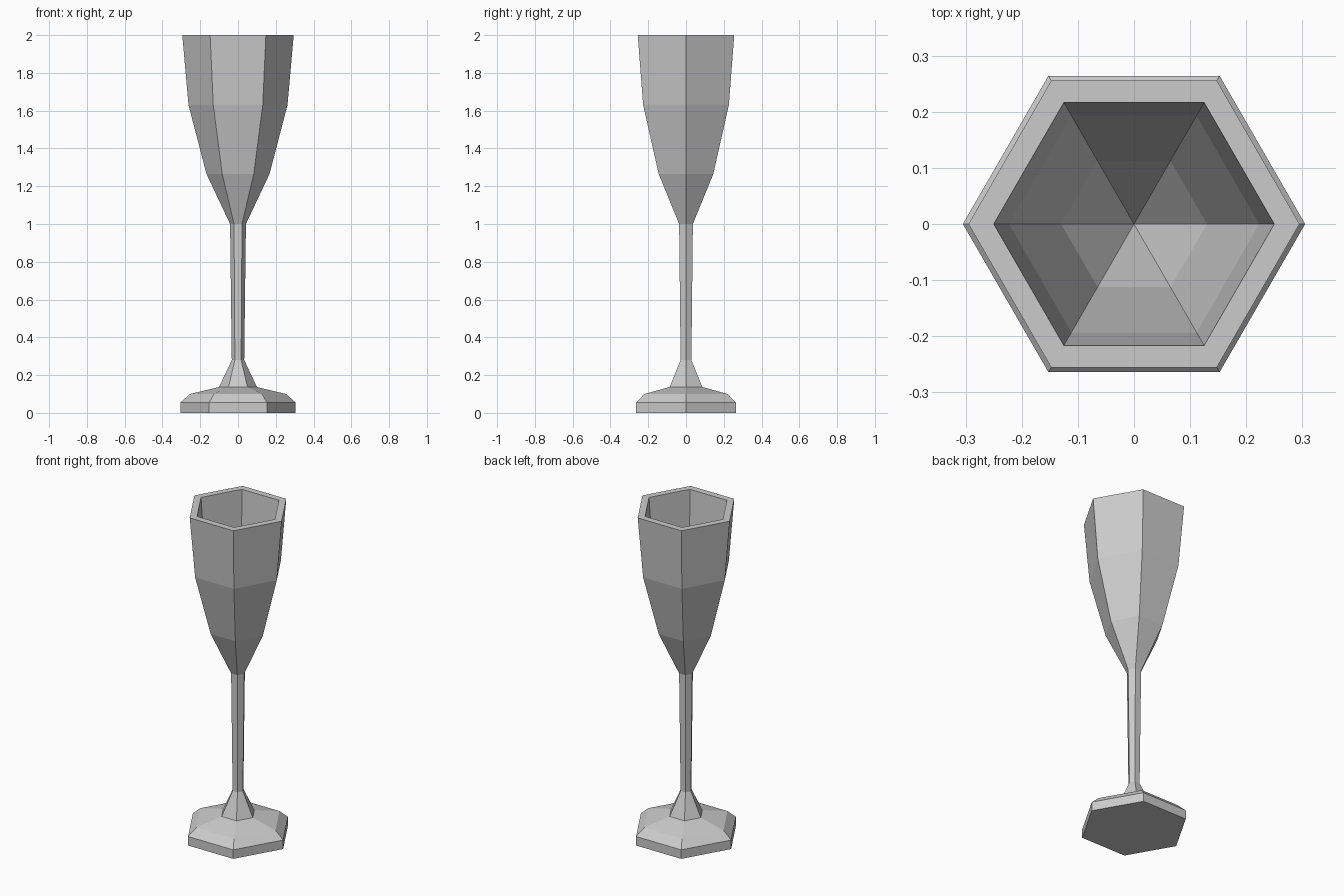
import bpy, bmesh
from math import cos, sin, tau

if "Cube" in bpy.data.objects:
    bpy.data.objects.remove(bpy.data.objects["Cube"])

SIDES = 6

# Profile sections as (corner radius, height)
foot = [(0, 0), (0.305, 0), (0.305, 0.055), (0.254, 0.10), (0.10, 0.137)]
stem = [(0.033, 0.28), (0.042, 1.0)]
bowl_outside = [(0.167, 1.265), (0.262, 1.63), (0.295, 2.0)]
bowl_inside = [(0.25, 2.0), (0.223, 1.635), (0.13, 1.285), (0, 1.03)]


def lathe(name, profile, sides):
    """Revolve a profile whose two ends lie on the axis into a closed solid."""
    bm = bmesh.new()
    rings = []
    for r, z in profile:
        if r == 0:
            rings.append([bm.verts.new((0, 0, z))] * sides)
        else:
            rings.append([bm.verts.new((r * cos(tau * i / sides), r * sin(tau * i / sides), z))
                          for i in range(sides)])
    for a, b in zip(rings, rings[1:]):
        for i in range(sides):
            j = (i + 1) % sides
            # dict.fromkeys drops the repeated axis point, leaving a triangle
            bm.faces.new(list(dict.fromkeys((a[i], a[j], b[j], b[i]))))
    bmesh.ops.recalc_face_normals(bm, faces=bm.faces)
    mesh = bpy.data.meshes.new(name)
    bm.to_mesh(mesh)
    bm.free()
    obj = bpy.data.objects.new(name, mesh)
    bpy.context.collection.objects.link(obj)
    return obj


# Six-sided flute glass: foot, stem and hollow bowl in one solid
lathe("flute_glass", foot + stem + bowl_outside + bowl_inside, SIDES)
